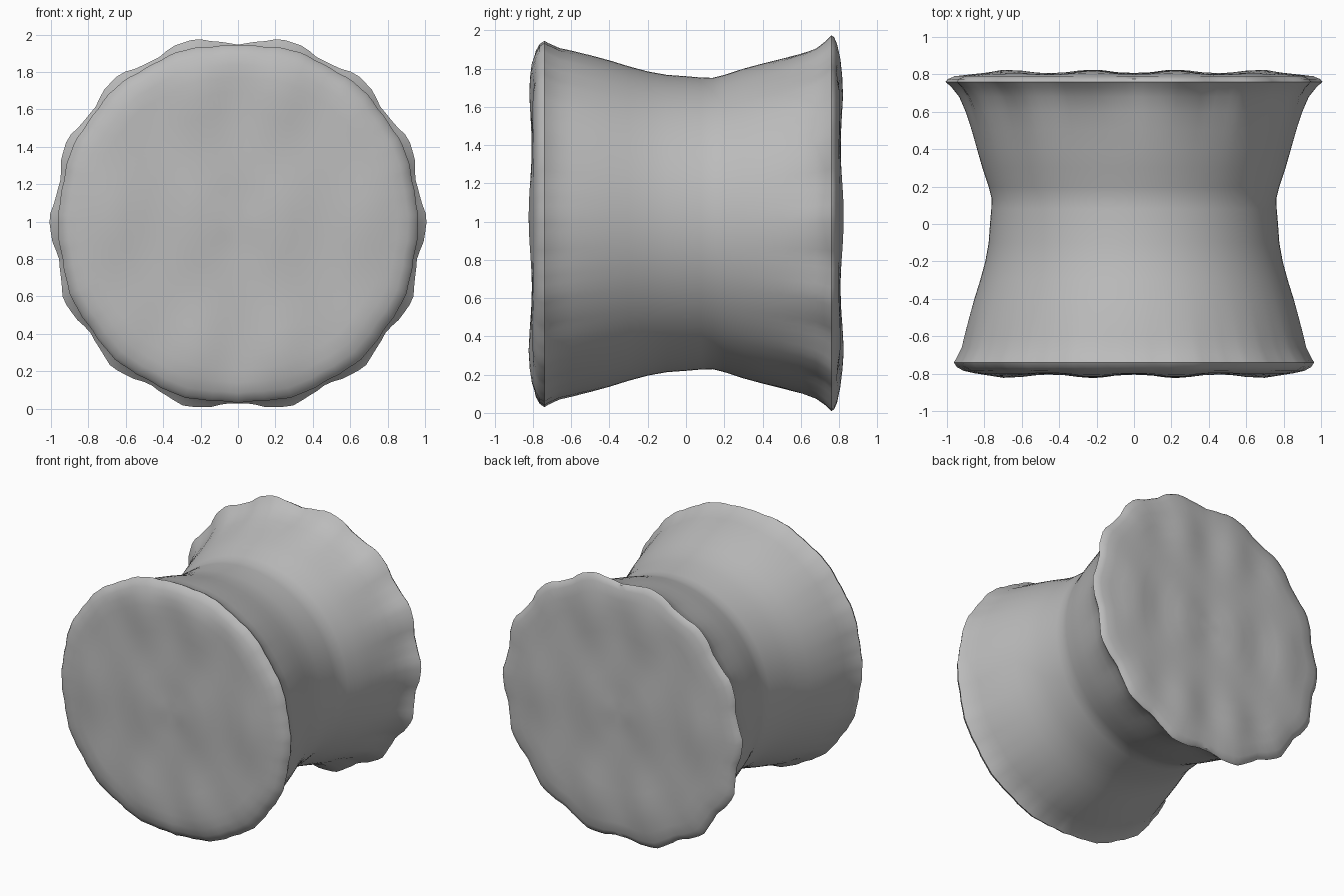
import bpy
import bmesh
from math import sin, cos, pi, radians, degrees, exp, atan2

cube = bpy.data.objects.get("Cube")
if cube:
    bpy.data.objects.remove(cube, do_unlink=True)

SEGMENTS = 128
CENTRE_Z = 0.99

# one flat colour
grey = bpy.data.materials.new("plain grey")
grey.use_nodes = True
grey.diffuse_color = (0.5, 0.5, 0.5, 1)
grey.node_tree.nodes["Principled BSDF"].inputs["Base Color"].default_value = (0.5, 0.5, 0.5, 1)

# half profile along the spool axis: (y, radius)
FRONT_CAP = [(-0.808, r / 10) for r in range(1, 8)] + [(-0.805, 0.78)]
WAIST = [(-0.80, 0.85), (-0.785, 0.905), (-0.765, 0.94), (-0.74, 0.957), (-0.72, 0.945),
         (-0.66, 0.918), (-0.6, 0.905), (-0.5, 0.88), (-0.4, 0.853), (-0.3, 0.822),
         (-0.2, 0.795), (-0.1, 0.777), (0, 0.77), (0.08, 0.763), (0.14, 0.762),
         (0.2, 0.777), (0.3, 0.81), (0.4, 0.838), (0.5, 0.865), (0.6, 0.895),
         (0.68, 0.925), (0.73, 0.96), (0.76, 0.99), (0.775, 0.98), (0.79, 0.945), (0.802, 0.87)]
BACK_CAP = [(0.806, 0.78)] + [(0.81, r / 10) for r in range(7, 0, -1)]


def rim_wave(y, angle):
    """Scalloped edge, mirrored left to right and top to bottom."""
    fold = degrees(atan2(abs(sin(angle)), abs(cos(angle))))
    if y > 0:
        wave = 0.018 * cos(radians(fold * 360 / 24.6))
        if fold > 74:
            wave = 0.025 * cos((fold - 74) / 16 * pi) - 0.007
        wave += 0.012 * sin(radians(fold * 2))
    else:
        wave = 0.018 * sin(radians(fold * 2)) + 0.006 * cos(radians(fold * 15))
    wave += 0.003 * sin(angle * 43)
    return wave * exp(-abs(abs(y) - 0.755) / 0.12)


def dimple(x, z):
    """Soft uneven bumps on the end faces."""
    return 0.011 * (-cos(x * 14) * (0.6 + 0.4 * cos(z * 9)) + 0.4 * sin(z * 8 + 1))


def build_spool():
    bm = bmesh.new()
    rings = []
    for y, radius in FRONT_CAP + WAIST + BACK_CAP:
        ring = []
        for i in range(SEGMENTS):
            a = 2 * pi * i / SEGMENTS
            r = radius + (rim_wave(y, a) if radius > 0.75 else 0)
            x, z = r * cos(a), r * sin(a)
            shift = 0
            if abs(y) > 0.79:
                shift = dimple(x, z) * (1 if y > 0 else -1) * min(1, (0.99 - radius) * 4)
            ring.append(bm.verts.new((x, y + shift, z + CENTRE_Z)))
        rings.append(ring)
    # side bands
    for lower, upper in zip(rings, rings[1:]):
        for i in range(SEGMENTS):
            j = (i + 1) % SEGMENTS
            bm.faces.new((lower[i], lower[j], upper[j], upper[i]))
    # centre of each end face
    for ring in (rings[0], rings[-1]):
        middle = bm.verts.new(sum((v.co for v in ring), ring[0].co * 0) / SEGMENTS)
        for i in range(SEGMENTS):
            bm.faces.new((ring[i], ring[(i + 1) % SEGMENTS], middle))
    bmesh.ops.recalc_face_normals(bm, faces=bm.faces)
    mesh = bpy.data.meshes.new("spool_body")
    bm.to_mesh(mesh)
    bm.free()
    mesh.materials.append(grey)
    obj = bpy.data.objects.new("spool_body", mesh)
    bpy.context.collection.objects.link(obj)
    return obj


spool = build_spool()
bpy.context.view_layer.objects.active = spool
spool.select_set(True)
bpy.ops.object.shade_smooth_by_angle(angle=radians(40))
